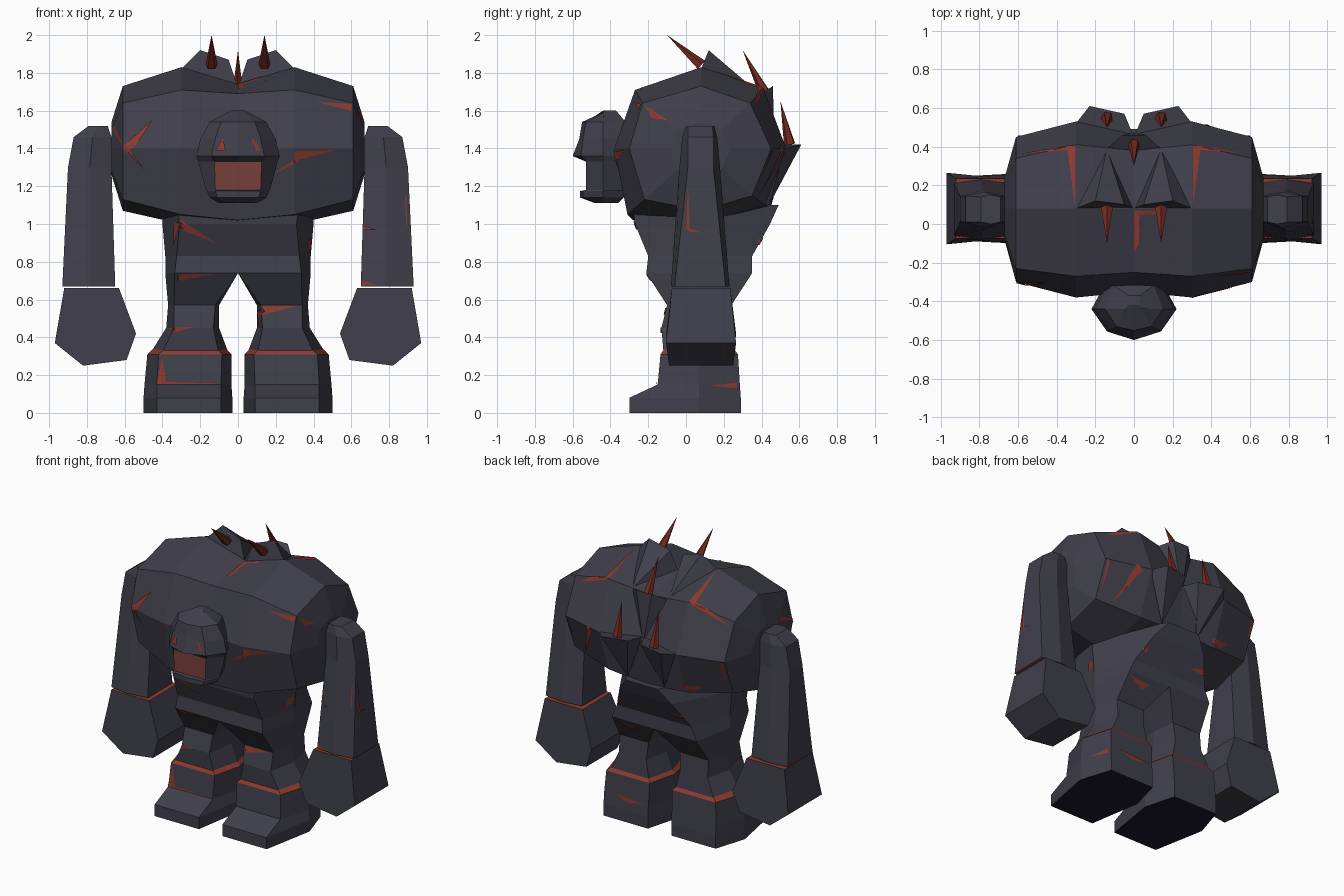
import bpy, bmesh, math
from mathutils import Vector
from mathutils.bvhtree import BVHTree

if "Cube" in bpy.data.objects:
    bpy.data.objects.remove(bpy.data.objects["Cube"])


def material(name, rgb):
    m = bpy.data.materials.new(name)
    m.diffuse_color = (*rgb, 1)
    m.use_nodes = True
    m.node_tree.nodes["Principled BSDF"].inputs["Base Color"].default_value = m.diffuse_color
    return m


STONE = material("dark stone", (0.051, 0.050, 0.070))
LAVA = material("lava red", (0.27, 0.042, 0.028))
SPIKE = material("spike red", (0.17, 0.022, 0.014))
MOUTH = material("mouth glow", (0.19, 0.050, 0.042))
SOLE = material("sole black", (0.010, 0.007, 0.024))
stone_parts = []


def finish(name, bm, mats, rule=None, normals=True):
    if normals:
        bmesh.ops.recalc_face_normals(bm, faces=bm.faces)
    bm.normal_update()
    if rule:
        for f in bm.faces:
            f.material_index = rule(f.calc_center_median(), f.normal)
    me = bpy.data.meshes.new(name)
    bm.to_mesh(me)
    bm.free()
    for m in mats:
        me.materials.append(m)
    ob = bpy.data.objects.new(name, me)
    bpy.context.collection.objects.link(ob)
    if mats[0] == STONE:
        stone_parts.append(ob)
    return ob


def loft(name, rings, mats=(STONE,), rule=None):
    """Skin a list of equal-length closed rings and cap both ends."""
    bm = bmesh.new()
    vs = [[bm.verts.new(p) for p in r] for r in rings]
    n = len(vs[0])
    for a, b in zip(vs, vs[1:]):
        for i in range(n):
            bm.faces.new((a[i], a[(i + 1) % n], b[(i + 1) % n], b[i]))
    bm.faces.new(vs[0])
    bm.faces.new(vs[-1])
    return finish(name, bm, mats, rule)


# Torso: octagonal sections lofted sideways (points are y, z)
end = [(.08, 1.73), (.34, 1.64), (.45, 1.4), (.35, 1.15), (.08, 1.07), (-.22, 1.13), (-.3, 1.4), (-.23, 1.64)]
mid = [(.08, 1.83), (.41, 1.72), (.53, 1.4), (.42, 1.1), (.08, 1.0), (-.31, 1.05), (-.38, 1.4), (-.27, 1.71)]
core = [(.08, 1.74), (.38, 1.68), (.47, 1.4), (.45, 1.09), (.08, 1.0), (-.28, 1.02), (-.35, 1.4), (-.25, 1.69)]
tip = [(.08 + (y - .08) * .42, 1.4 + (z - 1.4) * .42) for y, z in end]
half = [(.67, tip), (.61, end), (.3, mid)]
sections = [(-x, s) for x, s in half] + [(0, core)] + half[::-1]
loft("torso", [[(x, y, z) for y, z in s] for x, s in sections])


# Legs: hexagonal sections (z, x inner, x outer, y front, y back, inner chamfer, outer chamfer, back outer chamfer)
def hexagon(s, z, x0, x1, y0, y1, ci, co, cb=None):
    ym = .07
    cb = co if cb is None else cb
    return [(s * x, y, z) for x, y in ((x0 + ci, y0), (x1 - co, y0), (x1, ym), (x1 - cb, y1), (x0 + ci, y1), (x0, ym))]


thigh = [(1.1, 0, .4, -.28, .49, 0, .08, .28), (1.0, 0, .4, -.27, .445, 0, .09, .2),
         (.83, 0, .385, -.2, .35, 0, .06, .1), (.74, 0, .385, -.21, .35, .0, .05, .06),
         (.57, .1, .37, -.1, .24, .02, .03), (.45, .1, .38, -.13, .25, .03, .04), (.33, .055, .455, -.12, .26, .05, .06)]
boot = [(.338, .06, .45, -.115, .255, .05, .06), (.31, .035, .48, -.135, .275, .05, .06),
        (.15, .035, .495, -.15, .285, .055, .065), (.08, .03, .5, -.3, .29, .06, .07), (0, .03, .5, -.3, .29, .06, .07)]

# Arms and fists (arm: z, x inner, x outer, y front, y back, y range of the side face)
arm = [(1.52, .69, .79, 0, .15, .01, .14), (1.46, .67, .87, -.02, .165, .01, .145),
       (1.3, .67, .9, -.035, .18, .01, .145), (.67, .65, .93, -.08, .23, -.06, .21)]
fist = [(.63, .66), (.92, .66), (.97, .37), (.82, .25), (.59, .28), (.54, .42)]


def arm_ring(s, z, x0, x1, y0, y1, f0, f1):
    xm = (x0 + x1) / 2
    return [(s * x, y, z) for x, y in ((x0, f0), (xm, y0), (x1, f0), (x1, f1), (xm, y1), (x0, f1))]


for s, side in ((-1, "left"), (1, "right")):
    loft(side + "_leg", [hexagon(s, *r) for r in thigh])
    loft(side + "_boot", [hexagon(s, *r) for r in boot], (STONE, LAVA, SOLE),
         lambda c, n: 1 if c.z > .305 else 2 if c.z < .01 else 0)
    loft(side + "_arm", [arm_ring(s, *r) for r in arm], (STONE, LAVA), lambda c, n: int(c.z < .68))
    loft(side + "_fist", [[(s * x, .08 + d * (.155 if z > .6 else .185 if z > .3 else .17), z) for x, z in fist]
                          for d in (-1, 1)], (STONE, LAVA), lambda c, n: int(c.z > .65))

# Head: stacked rings (z, half width, front half width, front y, nose y, back y); the mouth is the recessed band
head = [(1.11, .1, .07, -.48, -.48, -.36), (1.14, .15, .11, -.545, -.56, -.33), (1.175, .165, .12, -.545, -.56, -.31),
        (1.18, .17, .12, -.53, -.53, -.31), (1.33, .21, .125, -.53, -.53, -.31), (1.36, .22, .14, -.555, -.6, -.31),
        (1.45, .2, .12, -.545, -.565, -.31), (1.54, .15, .09, -.53, -.55, -.32), (1.6, .04, .03, -.42, -.42, -.37)]
loft("head", [[(-f, y0, z), (0, yn, z), (f, y0, z), (w, -.44, z), (w * .68, y1, z), (-w * .68, y1, z), (-w, -.44, z)]
              for z, w, f, y0, yn, y1 in head], (STONE, MOUTH),
     lambda c, n: int(1.18 < c.z < 1.32 and n.y < -.9))


# Back rocks: a steep end polygon running back to a point
def rock(name, face, point):
    bm = bmesh.new()
    vs = [bm.verts.new(p) for p in face]
    p = bm.verts.new(point)
    for a, b in zip(vs, vs[1:] + vs[:1]):
        bm.faces.new((a, b, p))
    bm.faces.new(vs)
    finish(name, bm, (STONE,))


for s in (-1, 1):
    rock("top_rock", [(0, .08, 1.72), (s * .05, .1, 1.87), (s * .2, .12, 1.92), (s * .3, .08, 1.82)],
         (s * .14, .39, 1.69))
    rock("lower_rock", [(0, .45, 1.42), (s * .05, .57, 1.42), (s * .23, .61, 1.42), (s * .3, .52, 1.4)],
         (s * .14, .44, 1.1))
rock("middle_rock", [(-.15, .38, 1.68), (-.06, .46, 1.73), (.06, .46, 1.73), (.15, .38, 1.68)], (0, .47, 1.38))


# Spikes
def spike(base, top, r=.032):
    base, top = Vector(base), Vector(top)
    axis = (top - base).normalized()
    u = axis.orthogonal().normalized()
    v = axis.cross(u)
    bm = bmesh.new()
    t = bm.verts.new(top)
    ring = [bm.verts.new(base + r * (math.cos(a) * u + math.sin(a) * v)) for a in (0, 1.257, 2.513, 3.770, 5.027)]
    for a, b in zip(ring, ring[1:] + ring[:1]):
        bm.faces.new((a, b, t))
    bm.faces.new(ring)
    finish("spike", bm, (SPIKE,))


for s in (-1, 1):
    spike((s * .14, .08, 1.84), (s * .14, -.1, 2.0))
    spike((s * .14, .55, 1.42), (s * .14, .5, 1.65))
spike((0, .42, 1.69), (0, .3, 1.92))

# Lava cracks and eyes: thin triangles dropped onto the stone along a view direction
verts, polys = [], []
for ob in stone_parts:
    k = len(verts)
    verts += [v.co.copy() for v in ob.data.vertices]
    polys += [[k + i for i in p.vertices] for p in ob.data.polygons]
tree = BVHTree.FromPolygons(verts, polys)
VIEWS = {"front": (Vector((0, 1, 0)), lambda a, b: (a, -3, b)), "back": (Vector((0, -1, 0)), lambda a, b: (a, 3, b)),
         "right": (Vector((-1, 0, 0)), lambda a, b: (3, a, b)), "left": (Vector((1, 0, 0)), lambda a, b: (-3, a, b)),
         "top": (Vector((0, 0, -1)), lambda a, b: (a, b, 3))}


def crack(name, view, ax, ay, bx, by, cx, cy, n=9):
    d, place = VIEWS[view]
    bm = bmesh.new()
    grid = {}
    for i in range(n + 1):
        for j in range(n + 1 - i):
            p, q = i / n, j / n
            r = 1 - p - q
            hit = tree.ray_cast(Vector(place(p * ax + q * bx + r * cx, p * ay + q * by + r * cy)), d)[0]
            if hit:
                grid[i, j] = bm.verts.new(hit - d * .006)
    for i in range(n):
        for j in range(n - i):
            for keys in (((i, j), (i + 1, j), (i, j + 1)), ((i + 1, j), (i + 1, j + 1), (i, j + 1))):
                if all(k in grid for k in keys):
                    vs = [grid[k] for k in keys]
                    depth = [v.co.dot(d) for v in vs]
                    if max(depth) - min(depth) < .09:
                        bm.faces.new(vs)
    for f in bm.faces:
        f.normal_update()
        if f.normal.dot(d) > 0:
            f.normal_flip()
    finish(name, bm, (LAVA,), normals=False)


for s in (-1, 1):
    crack("eye", "front", s * .12, 1.39, s * .065, 1.39, s * .08, 1.455)
    crack("shoulder_crack", "top", s * .31, .41, s * .31, .385, s * .58, .365)
    crack("shoulder_crack", "top", s * .345, .39, s * .305, .4, s * .305, .1)
    crack("side_crack", "back", s * .6, 1.4, s * .58, 1.38, s * .59, 1.2)
for c in ((.42, 1.645, .605, 1.635, .6, 1.6), (.52, 1.39, .3, 1.335, .3, 1.385), (.34, 1.37, .31, 1.325, .18, 1.26),
          (-.45, 1.555, -.61, 1.41, -.54, 1.42), (-.665, 1.5, -.655, 1.52, -.59, 1.38),
          (-.61, 1.41, -.58, 1.4, -.49, 1.28), (-.61, 1.4, -.54, 1.42, -.6, 1.37)):
    crack("chest_crack", "front", *c)
for c in ((-.35, .99, -.3, 1.02, -.12, .9), (-.34, 1.01, -.31, 1.0, -.345, .88), (-.37, .735, -.37, .69, -.12, .735),
          (.1, .565, .31, .565, .13, .52), (.1, .54, .13, .54, .11, .455), (-.37, .45, -.36, .42, -.23, .455),
          (-.4, .3, -.43, .16, -.38, .16), (-.43, .165, -.43, .15, -.06, .155), (.38, .92, .4, .9, .37, .84)):
    crack("leg_crack", "front", *c)
for c in ((.89, 1.17, .895, 1.0, .85, .88), (.66, .99, .665, .97, .74, .97), (.655, .7, .655, .675, .74, .678)):
    crack("arm_crack", "front", *c)
crack("neck_crack", "top", .0, .07, .12, .07, .0, -.15)
for c in ((.01, 1.2, .02, .97, .0, .97), (.01, .98, .01, .96, .08, .955), (-.22, 1.63, -.18, 1.56, -.1, 1.55),
          (.27, .16, .27, .13, .13, .145)):
    crack("right_side_crack", "right", *c)
for c in ((.22, .93, .34, .92, .22, .88), (.14, .7, .31, .71, .2, .665), (.12, .16, .36, .18, .25, .14),
          (.4, 1.42, .36, 1.38, .5, 1.15), (-.12, .9, -.33, .94, -.3, .89), (-.2, 1.14, -.42, 1.17, -.36, 1.12)):
    crack("back_crack", "back", *c)
